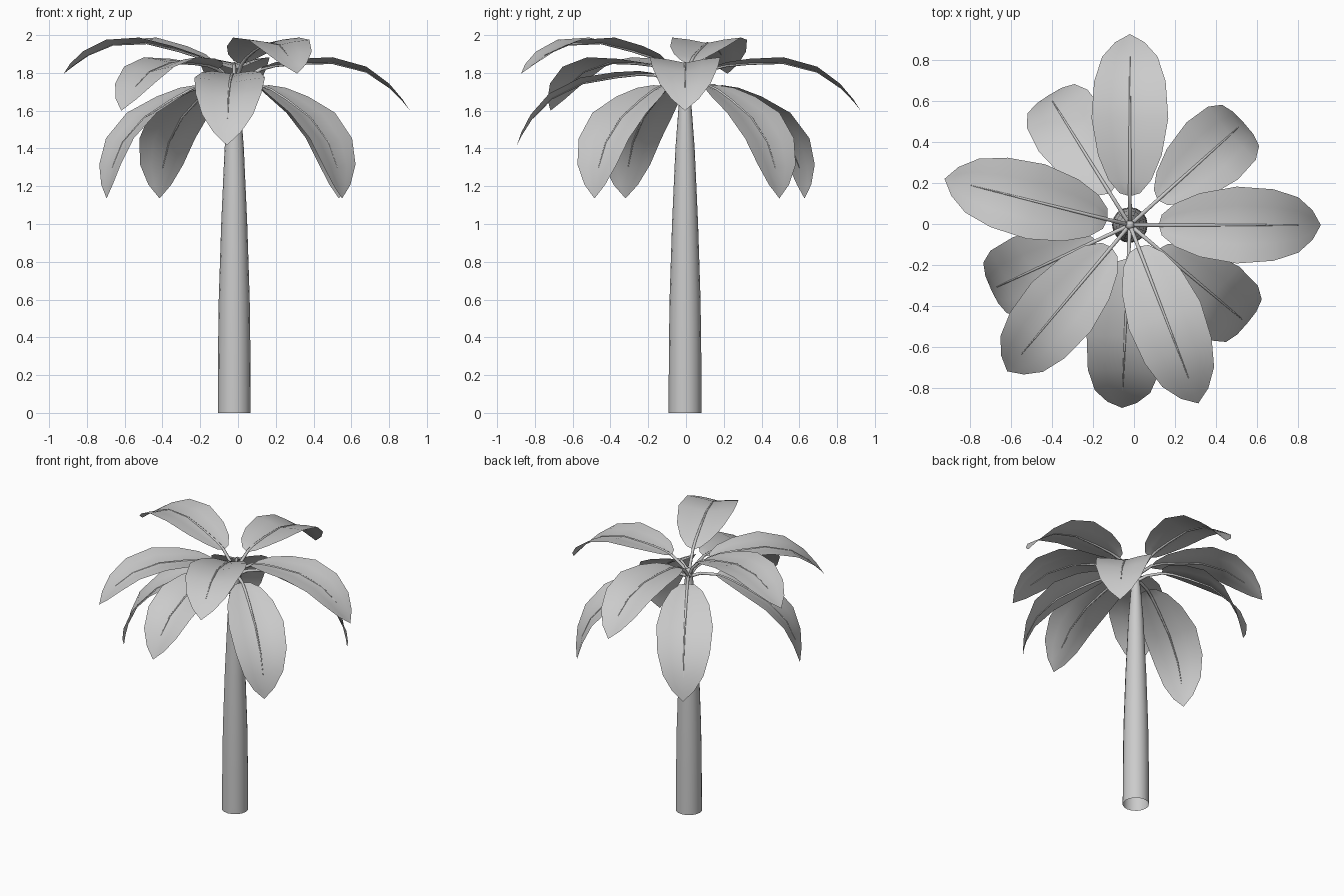
import bpy, bmesh, math
from mathutils import Matrix, Vector

if "Cube" in bpy.data.objects:
    bpy.data.objects.remove(bpy.data.objects["Cube"])

CX, CY, HUB = -0.02, -0.005, 1.70


def make_object(name, bm, angle=40):
    bmesh.ops.remove_doubles(bm, verts=bm.verts, dist=0.0005)
    mesh = bpy.data.meshes.new(name)
    bm.to_mesh(mesh)
    bm.free()
    ob = bpy.data.objects.new(name, mesh)
    bpy.context.collection.objects.link(ob)
    bpy.context.view_layer.objects.active = ob
    ob.select_set(True)
    bpy.ops.object.shade_smooth_by_angle(angle=math.radians(angle))
    ob.select_set(False)
    return ob


def skin(bm, rows, closed=False):
    """Bridge equal-length rows of points with quads."""
    vs = [[bm.verts.new(p) for p in row] for row in rows]
    n = len(vs[0])
    for a, b in zip(vs, vs[1:]):
        for i in range(n if closed else n - 1):
            j = (i + 1) % n
            bm.faces.new((a[i], b[i], b[j], a[j]))
    return vs


# trunk: tapered tube, open at the foot
bm = bmesh.new()
profile = [(0, .087), (.3, .086), (.6, .082), (1.0, .069), (1.4, .051), (1.6, .036), (1.74, .022)]
rings = skin(bm, [[(CX + r * math.cos(t * math.tau / 16), CY - r * math.sin(t * math.tau / 16), z)
                   for t in range(16)] for z, r in profile], True)
bm.faces.new(rings[-1])
make_object("trunk", bm)

# frond blade stations: distance out, height above hub, half width
BLADE = [(.14, .120, 0), (.155, .126, .05), (.22, .140, .105), (.34, .150, .155), (.52, .153, .187),
         (.70, .105, .174), (.82, .022, .135), (.89, -.05, .072), (.93, -.10, 0)]
# stalk stations: distance out, height above hub, radius
STALK = [(0, 0, .012), (.05, .065, .011), (.14, .120, .010), (.22, .140, .009), (.34, .150, .008),
         (.52, .153, .006), (.70, .105, .004), (.82, .022, .002)]


def frond(index, heading, tilt):
    place = (Matrix.Translation((CX, CY, HUB)) @ Matrix.Rotation(math.radians(heading), 4, 'Z')
             @ Matrix.Rotation(math.radians(-tilt), 4, 'Y'))
    # blade with shallow V fold along the midrib
    bm = bmesh.new()
    cross = [(-1, .16), (-.5, .10), (0, 0), (.5, .10), (1, .16)]
    skin(bm, [[place @ Vector((x, w * u, z + w * k)) for u, k in cross] for x, z, w in BLADE])
    make_object(f"leaf_{index}", bm, 60)
    # stalk running from the hub through the midrib
    bm = bmesh.new()
    rows = []
    for i, (x, z, r) in enumerate(STALK):
        a, b = STALK[max(i - 1, 0)], STALK[min(i + 1, len(STALK) - 1)]
        n = Vector((a[1] - b[1], 0, b[0] - a[0])).normalized()
        rows.append([place @ (Vector((x, 0, z)) + n * r * math.cos(t * math.tau / 6)
                     + Vector((0, r * math.sin(t * math.tau / 6), 0))) for t in range(6)])
    skin(bm, rows, True)
    make_object(f"stalk_{index}", bm, 70)


# heading and tilt of each frond
FRONDS = [(90, 0), (0, 0), (230, 0), (166, 12), (291, 12), (267.5, -11.5),
          (122, -31), (42, -31), (-40, -31), (205, -31)]
for i, (heading, tilt) in enumerate(FRONDS):
    frond(i + 1, heading, tilt)

# small knob where the stalks meet
bm = bmesh.new()
bmesh.ops.create_uvsphere(bm, u_segments=12, v_segments=8, radius=.022,
                          matrix=Matrix.Translation((CX, CY, 1.74)))
make_object("crown_knob", bm)
